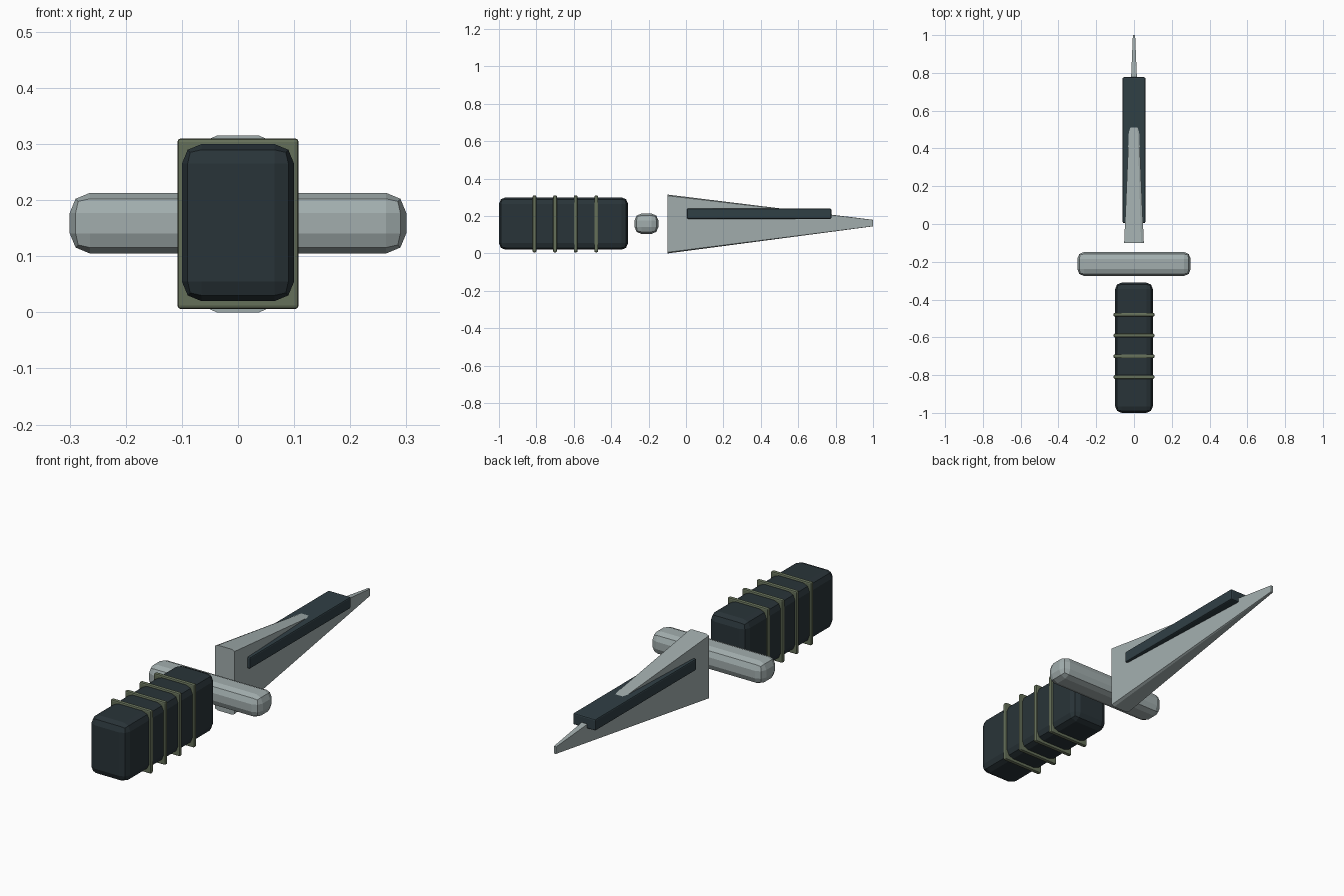
import bpy
import bmesh

if "Cube" in bpy.data.objects:
    bpy.data.objects.remove(bpy.data.objects["Cube"])


def material(name, rgb):
    m = bpy.data.materials.new(name)
    m.diffuse_color = (*rgb, 1)
    m.use_nodes = True
    m.node_tree.nodes["Principled BSDF"].inputs["Base Color"].default_value = m.diffuse_color
    return m


STEEL = material("steel", (0.36, 0.42, 0.42))
DARK = material("dark_grip", (0.022, 0.034, 0.04))
INLAY = material("dark_inlay", (0.03, 0.05, 0.06))
OLIVE = material("olive_band", (0.13, 0.16, 0.10))


def box(name, lo, hi, bevel, segments, mat):
    """Bevelled block spanning two opposite corners."""
    centre = [(a + b) / 2 for a, b in zip(lo, hi)]
    bpy.ops.mesh.primitive_cube_add(size=1, location=centre)
    ob = bpy.context.object
    ob.name = name
    ob.scale = [b - a for a, b in zip(lo, hi)]
    bpy.ops.object.transform_apply(location=False, rotation=False, scale=True)
    mod = ob.modifiers.new("bevel", 'BEVEL')
    mod.width, mod.segments = bevel, segments
    ob.data.materials.append(mat)
    return ob


# Grip with four raised bands
box("grip", (-0.10, -1.0, 0.02), (0.10, -0.31, 0.30), 0.035, 2, DARK)
for i in range(4):
    y = -0.48 - i * 0.11
    box(f"grip_band_{i + 1}", (-0.108, y - 0.01, 0.006), (0.108, y + 0.01, 0.31),
        0.006, 2, OLIVE)

# Crossguard
box("crossguard", (-0.30, -0.275, 0.105), (0.30, -0.148, 0.213), 0.036, 2, STEEL)

# Blade: chamfered section tapering to a small tip
bm = bmesh.new()
rings = []
for y, w, h, z in ((-0.10, 0.052, 0.1575, 0.1575), (1.0, 0.006, 0.0175, 0.1625)):
    a, b = w * 0.72, h * 0.96
    section = [(a, h), (w, b), (w, -b), (a, -h), (-a, -h), (-w, -b), (-w, b), (-a, h)]
    rings.append([bm.verts.new((px, y, z + pz)) for px, pz in section])
for i in range(8):
    j = (i + 1) % 8
    bm.faces.new((rings[0][i], rings[0][j], rings[1][j], rings[1][i]))
bm.faces.new(rings[0])
bm.faces.new(rings[1])
bmesh.ops.recalc_face_normals(bm, faces=bm.faces)
mesh = bpy.data.meshes.new("blade")
bm.to_mesh(mesh)
bm.free()
mesh.materials.append(STEEL)
bpy.context.collection.objects.link(bpy.data.objects.new("blade", mesh))

# Dark bar running through the blade
box("blade_inlay", (-0.06, 0.005, 0.185), (0.06, 0.777, 0.24), 0.006, 2, INLAY)
